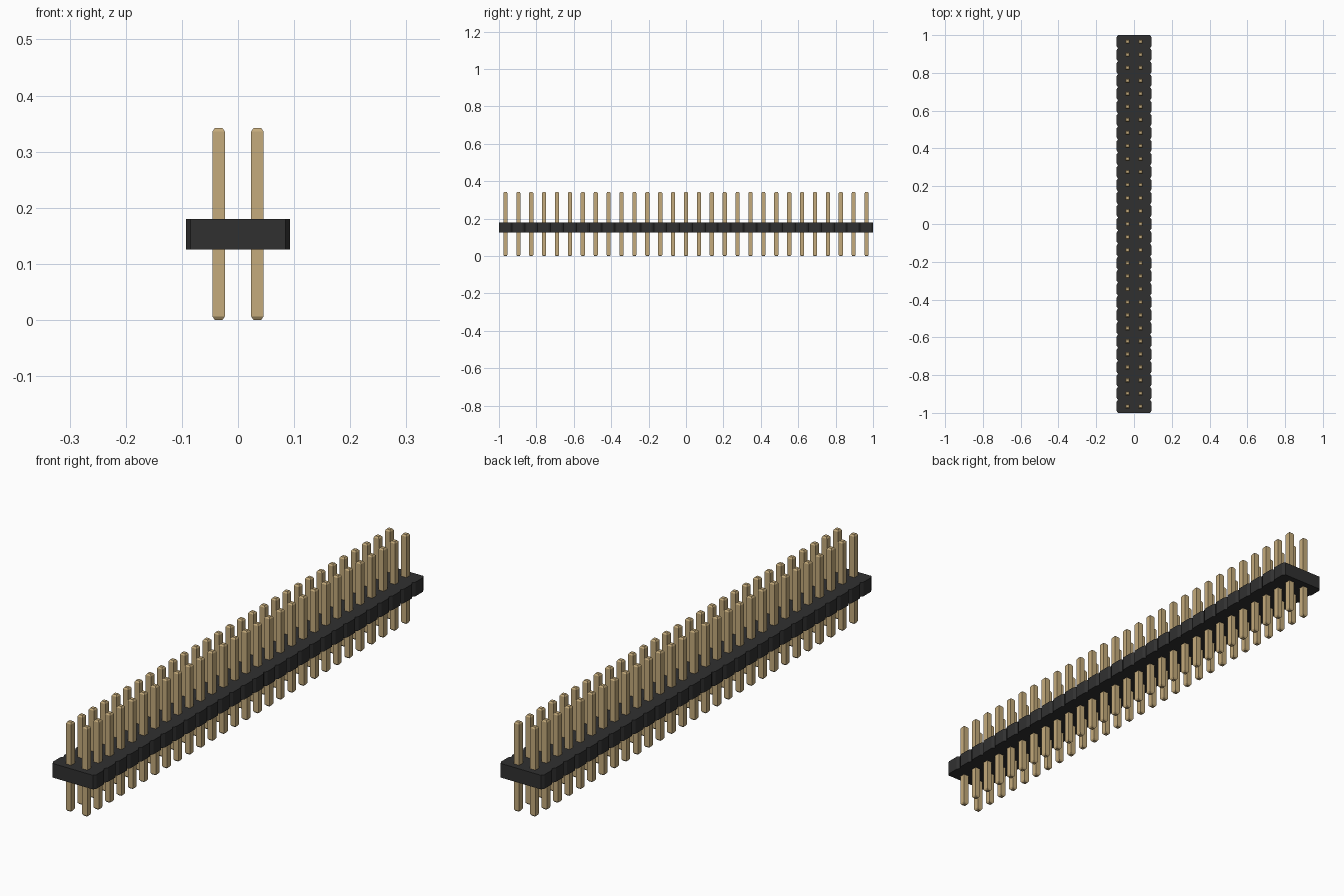
import bpy
import bmesh

cube = bpy.data.objects.get("Cube")
if cube:
    bpy.data.objects.remove(cube, do_unlink=True)

ROWS = 29
PITCH = 2.0 / ROWS
HALF_WIDTH = 0.0925
NOTCH_X, NOTCH_Y = 0.0075, 0.011
BODY_BOTTOM, BODY_TOP = 0.126, 0.18
PIN_HEIGHT, PIN_HALF, TIP_HALF, TIP_LENGTH = 0.342, 0.011, 0.007, 0.006


def material(name, rgb):
    mat = bpy.data.materials.new(name)
    mat.use_nodes = True
    color = (*rgb, 1.0)
    mat.diffuse_color = color
    mat.node_tree.nodes["Principled BSDF"].inputs["Base Color"].default_value = color
    return mat


def finish(name, bm, mat):
    bmesh.ops.recalc_face_normals(bm, faces=bm.faces)
    mesh = bpy.data.meshes.new(name)
    bm.to_mesh(mesh)
    bm.free()
    mesh.materials.append(mat)
    obj = bpy.data.objects.new(name, mesh)
    bpy.context.collection.objects.link(obj)
    return obj


black = material("black plastic", (0.03, 0.03, 0.03))
gold = material("gold metal", (0.56, 0.41, 0.20))

# Housing: one outline with a notch between every pair of rows, extruded upward
right_side = []
for row in range(ROWS):
    start = -1 + row * PITCH
    end = start + PITCH
    inner = HALF_WIDTH - NOTCH_X
    if row == 0:
        right_side.append((inner, start))
    right_side += [(HALF_WIDTH, start + NOTCH_Y), (HALF_WIDTH, end - NOTCH_Y), (inner, end)]
outline = right_side + [(-x, y) for x, y in reversed(right_side)]

bm = bmesh.new()
base = bm.faces.new([bm.verts.new((x, y, BODY_BOTTOM)) for x, y in outline])
top = bmesh.ops.extrude_face_region(bm, geom=[base], use_keep_orig=True)
verts = [g for g in top["geom"] if isinstance(g, bmesh.types.BMVert)]
bmesh.ops.translate(bm, verts=verts, vec=(0, 0, BODY_TOP - BODY_BOTTOM))
finish("housing", bm, black)


# Pins: square posts with tapered tips, two columns repeated along the housing
def add_pin(bm, x, y):
    levels = [(0, TIP_HALF), (TIP_LENGTH, PIN_HALF),
              (PIN_HEIGHT - TIP_LENGTH, PIN_HALF), (PIN_HEIGHT, TIP_HALF)]
    rings = [[bm.verts.new((x + sx * h, y + sy * h, z))
              for sx, sy in ((-1, -1), (1, -1), (1, 1), (-1, 1))] for z, h in levels]
    bm.faces.new(rings[0])
    bm.faces.new(rings[-1])
    for low, high in zip(rings, rings[1:]):
        for i in range(4):
            j = (i + 1) % 4
            bm.faces.new((low[i], low[j], high[j], high[i]))


for name, x in (("right_pins", -PITCH / 2), ("left_pins", PITCH / 2)):
    bm = bmesh.new()
    for row in range(ROWS):
        add_pin(bm, x, -1 + (row + 0.5) * PITCH)
    finish(name, bm, gold)
